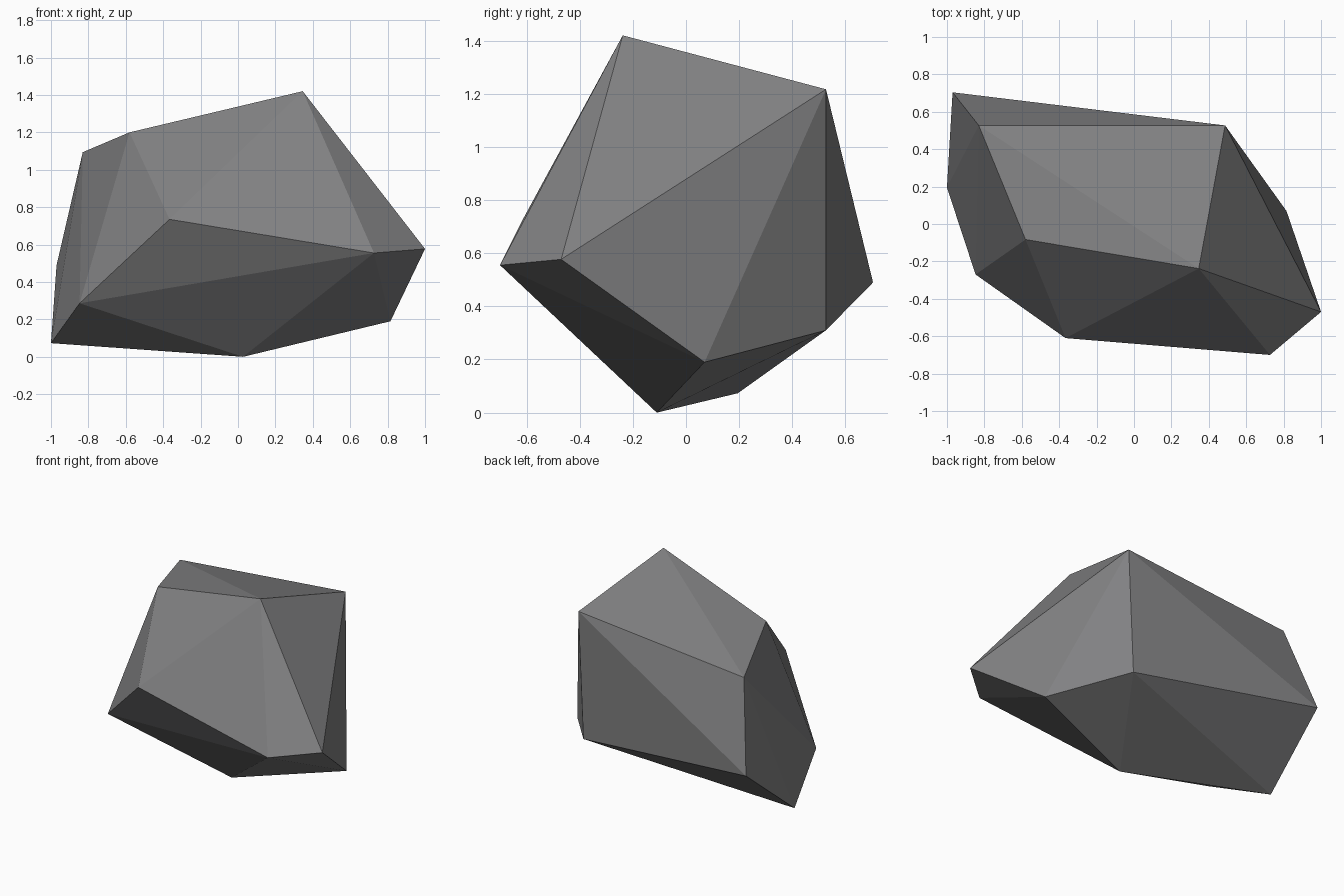
import bpy, bmesh

if "Cube" in bpy.data.objects:
    bpy.data.objects.remove(bpy.data.objects["Cube"])

# Corner points of the faceted boulder; the stone is their convex hull
corners = [
    (-0.58, -0.083, 1.20), (0.346, -0.238, 1.42), (-0.83, 0.527, 1.094), (0.487, 0.527, 1.217),  # top
    (-0.97, 0.704, 0.49), (-1.0, 0.195, 0.073), (-0.847, -0.27, 0.286),                          # left side
    (-0.366, -0.61, 0.735), (0.727, -0.70, 0.555), (1.0, -0.47, 0.577),                          # front and right
    (0.815, 0.07, 0.19), (0.447, 0.527, 0.31), (0.027, -0.11, 0.0),                              # back and foot
]

stone = bpy.data.materials.new("stone grey")
stone.diffuse_color = (0.22, 0.22, 0.225, 1)
stone.use_nodes = True
stone.node_tree.nodes["Principled BSDF"].inputs["Base Color"].default_value = stone.diffuse_color

bm = bmesh.new()
for c in corners:
    bm.verts.new(c)
bmesh.ops.convex_hull(bm, input=bm.verts)
bmesh.ops.recalc_face_normals(bm, faces=bm.faces)

mesh = bpy.data.meshes.new("boulder")
bm.to_mesh(mesh)
bm.free()
mesh.materials.append(stone)
boulder = bpy.data.objects.new("boulder", mesh)
bpy.context.collection.objects.link(boulder)
